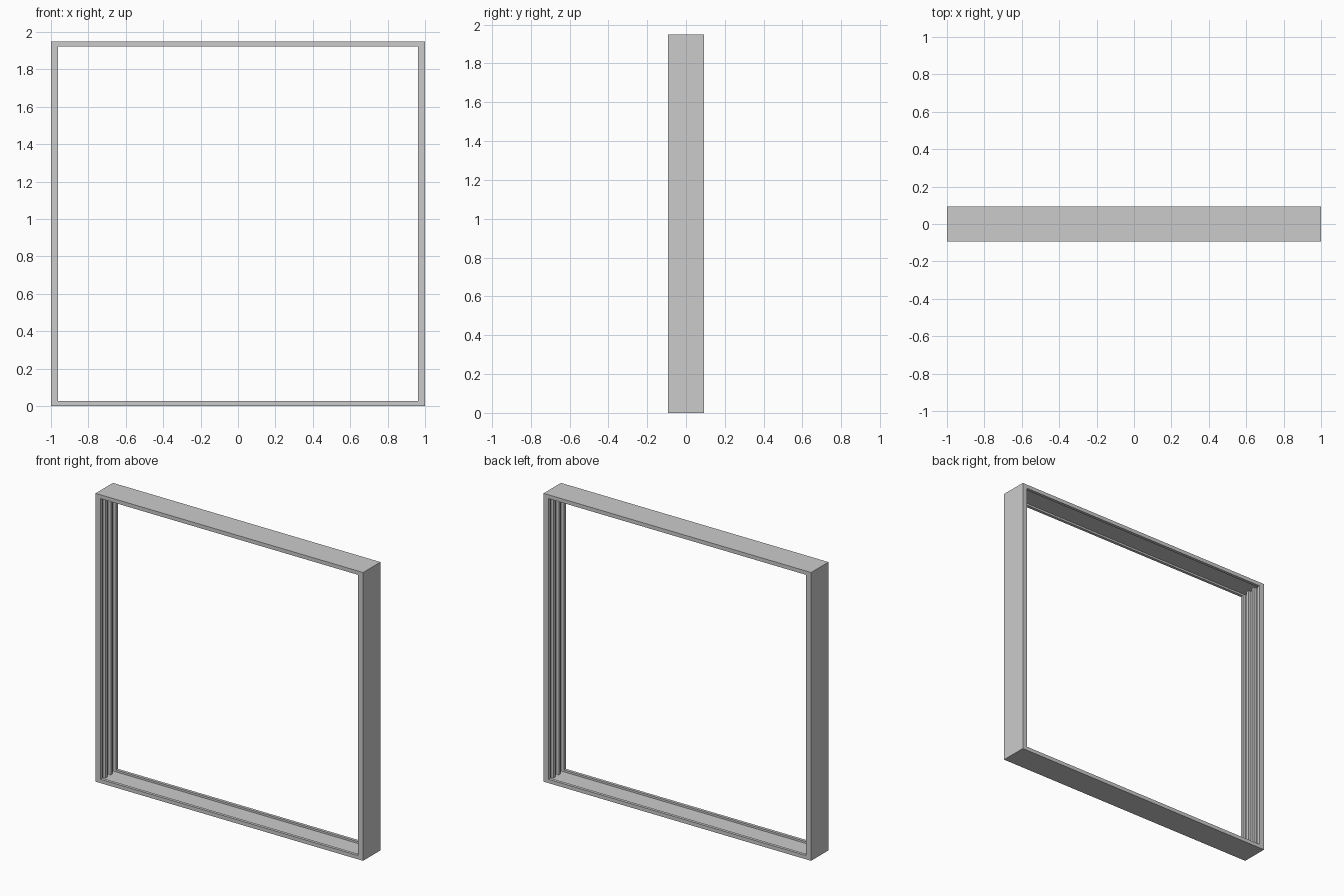
import bpy, bmesh
from mathutils import Vector

if "Cube" in bpy.data.objects:
    bpy.data.objects.remove(bpy.data.objects["Cube"])

HALF_W, HEIGHT, HALF_D = 1.0, 1.948, 0.0925
JAMB_T, JAMB_FLOOR = 0.037, 0.016    # jamb thickness at fins / in channels
RAIL_T, RAIL_FLOOR = 0.026, 0.013    # rail thickness at lips / in channel


def track_profile(thick, floor, fins, fin_w):
    """Closed (depth, inward) outline of a bar with evenly spaced fins."""
    pts = [(HALF_D, 0), (-HALF_D, 0)]
    step = (2 * HALF_D - fin_w) / (fins - 1)
    for i in range(fins):
        y0 = -HALF_D + i * step
        y1 = y0 + fin_w
        if i > 0:
            pts.append((y0, floor))
        pts += [(y0, thick), (y1, thick)]
        if i < fins - 1:
            pts.append((y1, floor))
    return pts


def extrude_bar(name, profile, origin, inward, along):
    """Extrude the profile from origin; inward points into the opening."""
    origin, inward, along = Vector(origin), Vector(inward), Vector(along)
    bm = bmesh.new()
    verts = [bm.verts.new(origin + Vector((0, y, 0)) + inward * t) for y, t in profile]
    face = bm.faces.new(verts)
    res = bmesh.ops.extrude_face_region(bm, geom=[face])
    moved = [v for v in res["geom"] if isinstance(v, bmesh.types.BMVert)]
    bmesh.ops.translate(bm, verts=moved, vec=along)
    # Keep the end cap if extrusion removed it
    if face.is_valid is False:
        bm.faces.new(verts)
    bmesh.ops.recalc_face_normals(bm, faces=bm.faces)
    mesh = bpy.data.meshes.new(name)
    bm.to_mesh(mesh)
    bm.free()
    obj = bpy.data.objects.new(name, mesh)
    bpy.context.collection.objects.link(obj)
    return obj


# Side jambs with three sliding channels
jamb = track_profile(JAMB_T, JAMB_FLOOR, 4, 0.02)
for name, s in (("left_jamb", -1), ("right_jamb", 1)):
    extrude_bar(name, jamb, (s * HALF_W, 0, 0), (-s, 0, 0), (0, 0, HEIGHT))

# Sill and head rails with one wide channel, ending on the jamb channel floors
rail = track_profile(RAIL_T, RAIL_FLOOR, 2, 0.02)
x0 = HALF_W - JAMB_FLOOR
for name, z, s in (("bottom_rail", 0, 1), ("top_rail", HEIGHT, -1)):
    extrude_bar(name, rail, (-x0, 0, z), (0, 0, s), (2 * x0, 0, 0))
